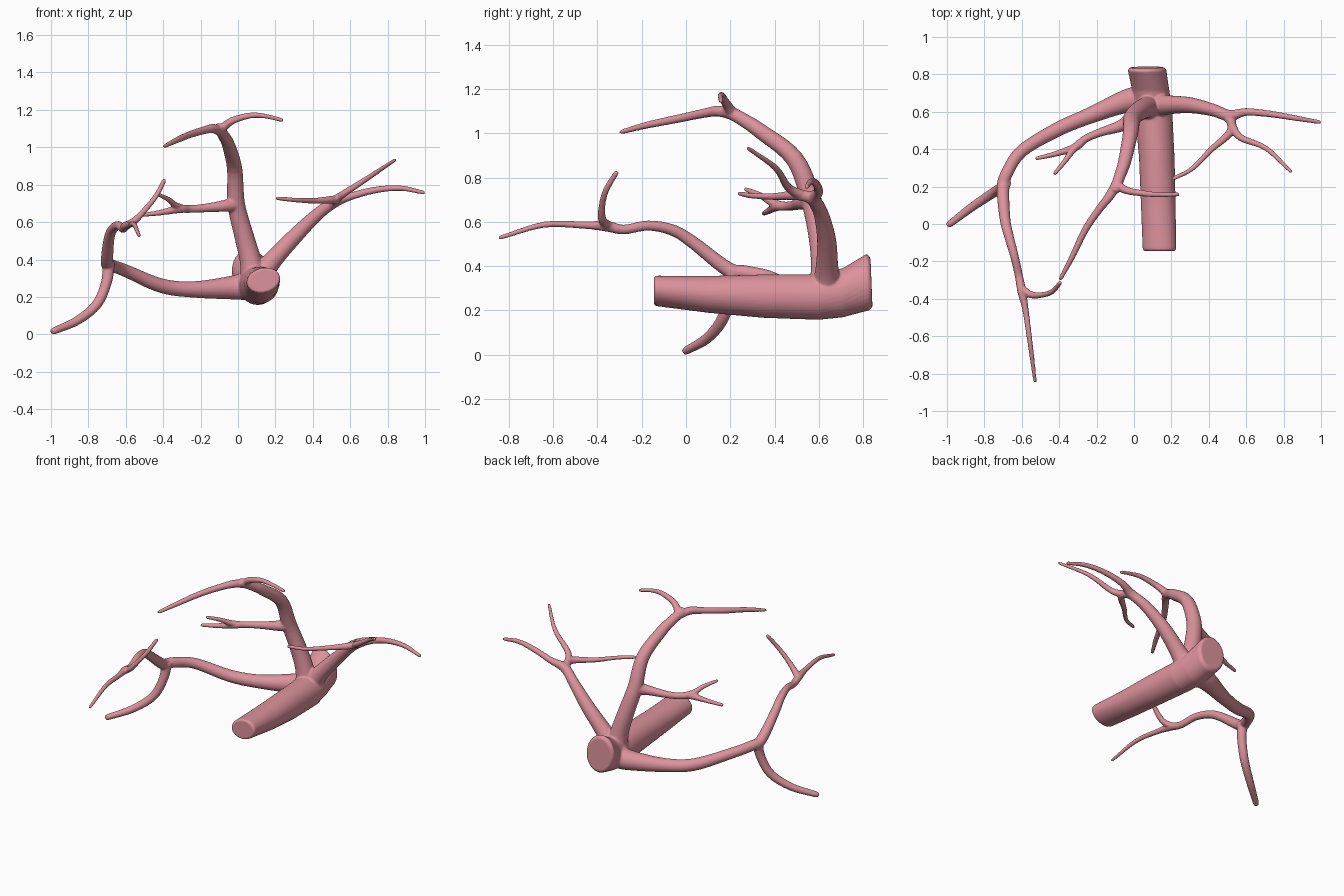
import bpy, bmesh, math
from mathutils import Vector

bm = bmesh.new()
SEGS = 20


def skin(rings):
    """Bridge vertex rings into a closed tube."""
    loops = [[bm.verts.new(p) for p in ring] for ring in rings]
    n = len(loops[0])
    for a, b in zip(loops, loops[1:]):
        for i in range(n):
            j = (i + 1) % n
            bm.faces.new((a[i], a[j], b[j], b[i]))
    bm.faces.new(loops[0][::-1])
    bm.faces.new(loops[-1])


def spline(pts, steps=5):
    """Catmull-Rom resampling of n-dimensional points."""
    P = [Vector(p) for p in pts]
    P = [P[0] * 2 - P[1]] + P + [P[-1] * 2 - P[-2]]
    out = []
    for a, b, c, d in zip(P, P[1:], P[2:], P[3:]):
        for k in range(steps):
            t = k / steps
            out.append(0.5 * (2 * b + (c - a) * t + (2 * a - 5 * b + 4 * c - d) * t * t
                              + (3 * b - a - 3 * c + d) * t ** 3))
    return out + [P[-2]]


def vessel(*pts):
    """Tapered round tube through (x, y, z, radius) points with a rounded tip."""
    s = spline(pts)
    c = [p.to_3d() for p in s]
    r = [p.w for p in s]
    end = (c[-1] - c[-2]).normalized()
    c.append(c[-1] + end * (r[-1] * 0.6 + .006))
    r.append(r[-1] * 0.75)
    rings = []
    u = (c[1] - c[0]).orthogonal().normalized()
    for i, p in enumerate(c):
        t = (c[min(i + 1, len(c) - 1)] - c[max(i - 1, 0)]).normalized()
        u = (u - t * u.dot(t)).normalized()
        v = t.cross(u)
        rings.append([p + r[i] * (u * math.cos(a) + v * math.sin(a))
                      for a in (2 * math.pi * k / SEGS for k in range(SEGS))])
    skin(rings)


# main trunk: oval sections (x, y, z, half width, half height, roll)
trunk = [(.136, -.144, .288, .083, .06, .25), (.136, -.136, .288, .091, .067, .25),
         (.13, .1, .272, .093, .083, .15),
         (.122, .35, .264, .095, .098, 0), (.105, .6, .26, .1, .103, 0),
         (.09, .71, .28, .1, .112, .1), (.07, .823, .328, .102, .13, .25),
         (.07, .838, .326, .09, .112, .25)]
rings = []
for x, y, z, w, h, roll in trunk:
    ring = []
    for k in range(32):
        a = 2 * math.pi * k / 32
        px, pz = w * math.cos(a), h * math.sin(a)
        dx = px * math.cos(roll) - pz * math.sin(roll)
        dz = px * math.sin(roll) + pz * math.cos(roll)
        ring.append((x + dx, y - (dz * .04 if y > .8 else 0), z + dz))
    rings.append(ring)
skin(rings)

# left main vessel
vessel((.06, .66, .26, .08), (-.03, .66, .25, .064), (-.235, .58, .24, .044),
       (-.41, .505, .26, .039), (-.6, .39, .34, .034), (-.68, .27, .37, .033),
       (-.7, .19, .385, .034), (-.69, .03, .508, .029), (-.67, -.06, .562, .026),
       (-.64, -.17, .583, .023), (-.615, -.28, .565, .022), (-.6, -.36, .58, .024),
       (-.58, -.46, .585, .017), (-.555, -.64, .587, .014), (-.53, -.835, .53, .01))
# left lower branch
vessel((-.69, .22, .39, .034), (-.703, .2, .28, .029), (-.755, .165, .16, .027),
       (-.86, .095, .073, .024), (-.983, .002, .0185, .019))
# left front twig
vessel((-.61, -.34, .575, .022), (-.55, -.378, .61, .019), (-.485, -.378, .68, .015),
       (-.435, -.36, .745, .014), (-.397, -.317, .818, .012))

# central rising vessel
vessel((.085, .625, .28, .072), (.066, .622, .4, .058), (.03, .605, .535, .052),
       (-.01, .565, .7, .047), (-.018, .49, .885, .041), (-.05, .335, 1.01, .035),
       (-.075, .26, 1.06, .031), (-.1, .19, 1.1, .029))
# central upper left branch
vessel((-.085, .23, 1.08, .028), (-.13, .15, 1.1, .025), (-.185, .08, 1.09, .021),
       (-.26, -.03, 1.067, .019), (-.33, -.175, 1.037, .016), (-.39, -.288, 1.007, .011))
# central upper right branch
vessel((-.095, .21, 1.09, .026), (-.035, .178, 1.14, .02), (.065, .162, 1.17, .016),
       (.145, .156, 1.167, .013), (.23, .158, 1.147, .011))
# central side twig and its fork
vessel((-.01, .565, .695, .044), (-.07, .525, .687, .032), (-.18, .49, .675, .023),
       (-.26, .455, .67, .021), (-.315, .41, .67, .022), (-.42, .375, .65, .015),
       (-.515, .352, .638, .011))
vessel((-.29, .435, .67, .021), (-.335, .385, .69, .018), (-.37, .335, .72, .014),
       (-.42, .274, .745, .011))

# right main vessel and its outer branch
vessel((.11, .635, .3, .07), (.18, .637, .39, .052), (.3, .635, .52, .043),
       (.42, .61, .637, .034), (.51, .58, .703, .03), (.6, .599, .737, .021),
       (.73, .588, .771, .018), (.865, .566, .782, .015), (.988, .545, .759, .011))
# right inner twig
vessel((.49, .587, .69, .03), (.52, .545, .715, .026), (.51, .485, .72, .022),
       (.41, .395, .714, .016), (.31, .295, .718, .013), (.215, .245, .727, .011))
# right upper twig
vessel((.52, .53, .718, .024), (.57, .462, .755, .019), (.705, .405, .843, .014),
       (.835, .284, .93, .01))

bmesh.ops.recalc_face_normals(bm, faces=bm.faces)
mesh = bpy.data.meshes.new("artery_tree")
bm.to_mesh(mesh)
bm.free()
tree = bpy.data.objects.new("artery_tree", mesh)
bpy.context.collection.objects.link(tree)

# pink tissue colour
mat = bpy.data.materials.new("vessel_pink")
mat.diffuse_color = (.72, .29, .335, 1)
mesh.materials.append(mat)
for f in mesh.polygons:
    f.use_smooth = True

# fuse all tubes into one smooth skin with blended forks
fuse = tree.modifiers.new("fuse", 'REMESH')
fuse.mode = 'VOXEL'
fuse.voxel_size = .006
fuse.use_smooth_shade = True
soften = tree.modifiers.new("soften", 'SMOOTH')
soften.factor = .5
soften.iterations = 5
